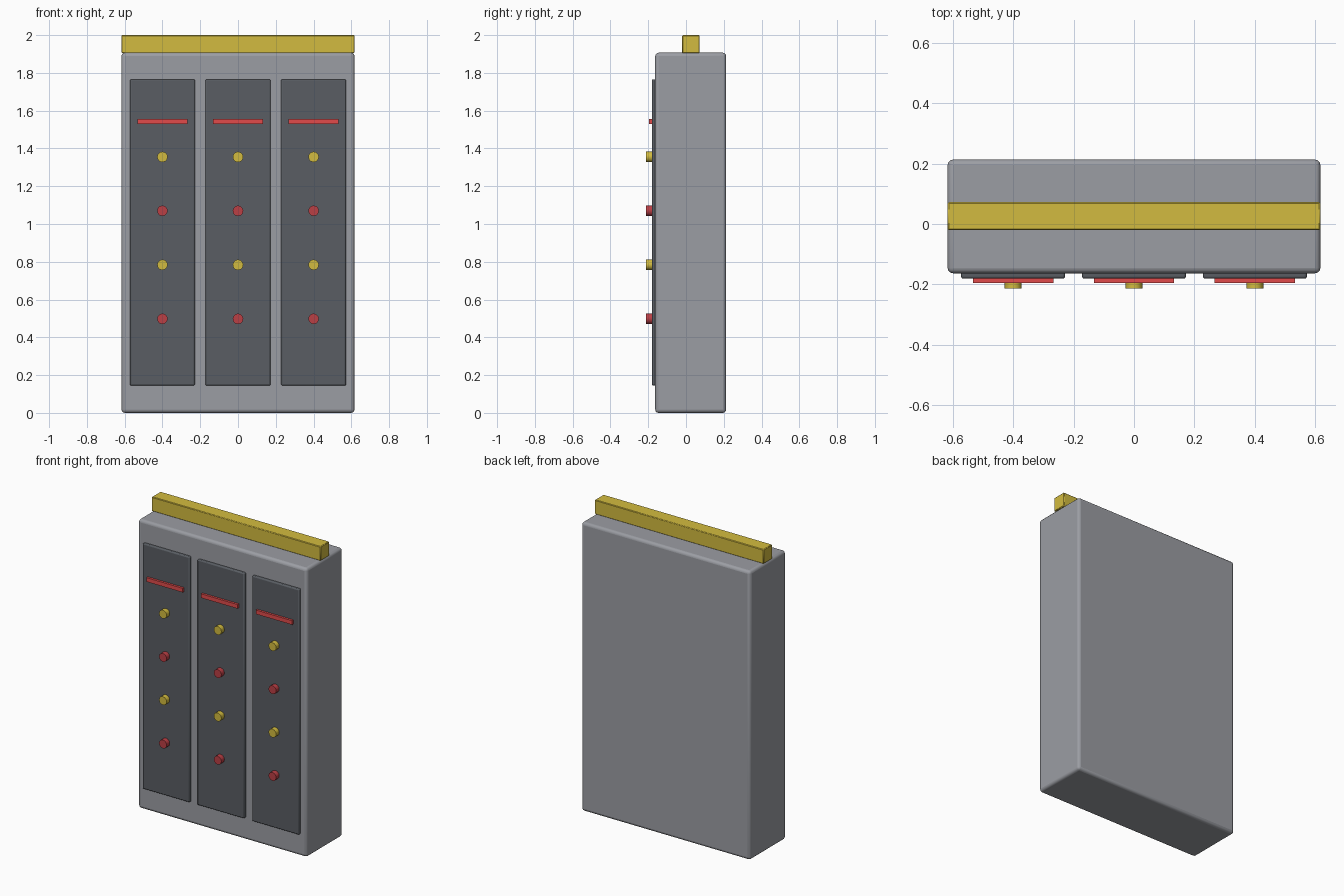
import bpy, math

if "Cube" in bpy.data.objects:
    bpy.data.objects.remove(bpy.data.objects["Cube"])


def material(name, rgb):
    m = bpy.data.materials.new(name)
    m.diffuse_color = (*rgb, 1)
    m.use_nodes = True
    m.node_tree.nodes["Principled BSDF"].inputs["Base Color"].default_value = m.diffuse_color
    return m


GREY = material("cabinet_grey", (0.33, 0.34, 0.37))
DARK = material("panel_dark", (0.10, 0.11, 0.125))
YELLOW = material("yellow", (0.65, 0.50, 0.05))
RED = material("red", (0.50, 0.05, 0.06))
BRIGHT = material("strip_red", (0.75, 0.07, 0.07))


def finish(ob, name, mat, bevel, segments):
    ob.name = name
    ob.data.materials.append(mat)
    if bevel:
        mod = ob.modifiers.new("bevel", 'BEVEL')
        mod.width, mod.segments = bevel, segments
        mod.limit_method = 'ANGLE'
        mod.angle_limit = math.radians(40)
    bpy.ops.object.shade_smooth_by_angle(angle=math.radians(40))


def box(name, x, y, z, mat, bevel=0, segments=2):
    """Box from (min, max) ranges along each axis."""
    bpy.ops.mesh.primitive_cube_add(size=1, location=[sum(r) / 2 for r in (x, y, z)])
    ob = bpy.context.object
    ob.scale = [r[1] - r[0] for r in (x, y, z)]
    bpy.ops.object.transform_apply(location=False, rotation=False, scale=True)
    finish(ob, name, mat, bevel, segments)


def button(name, x, z, mat):
    """Short round button sticking out of the panel."""
    bpy.ops.mesh.primitive_cylinder_add(vertices=12, radius=0.028, depth=0.038,
                                        location=(x, -0.194, z),
                                        rotation=(math.pi / 2, 0, 0))
    finish(bpy.context.object, name, mat, 0, 1)


# Cabinet body and top rail
box("cabinet_body", (-0.617, 0.617), (-0.163, 0.213), (0, 1.907), GREY, 0.018, 3)
box("top_rail", (-0.617, 0.617), (-0.02, 0.072), (1.905, 2.0), YELLOW, 0.004, 1)

# Three front panels, each with an indicator strip and four buttons
for i, cx in enumerate((-0.4, 0, 0.4), 1):
    box(f"panel_{i}", (cx - 0.172, cx + 0.172), (-0.181, -0.155), (0.145, 1.766), DARK, 0.007, 2)
    box(f"indicator_strip_{i}", (cx - 0.133, cx + 0.133), (-0.196, -0.176), (1.529, 1.556), BRIGHT)
    for j, z in enumerate((1.355, 1.07, 0.784, 0.498)):
        button(f"button_{i}_{j + 1}", cx, z, (YELLOW, RED)[j % 2])
